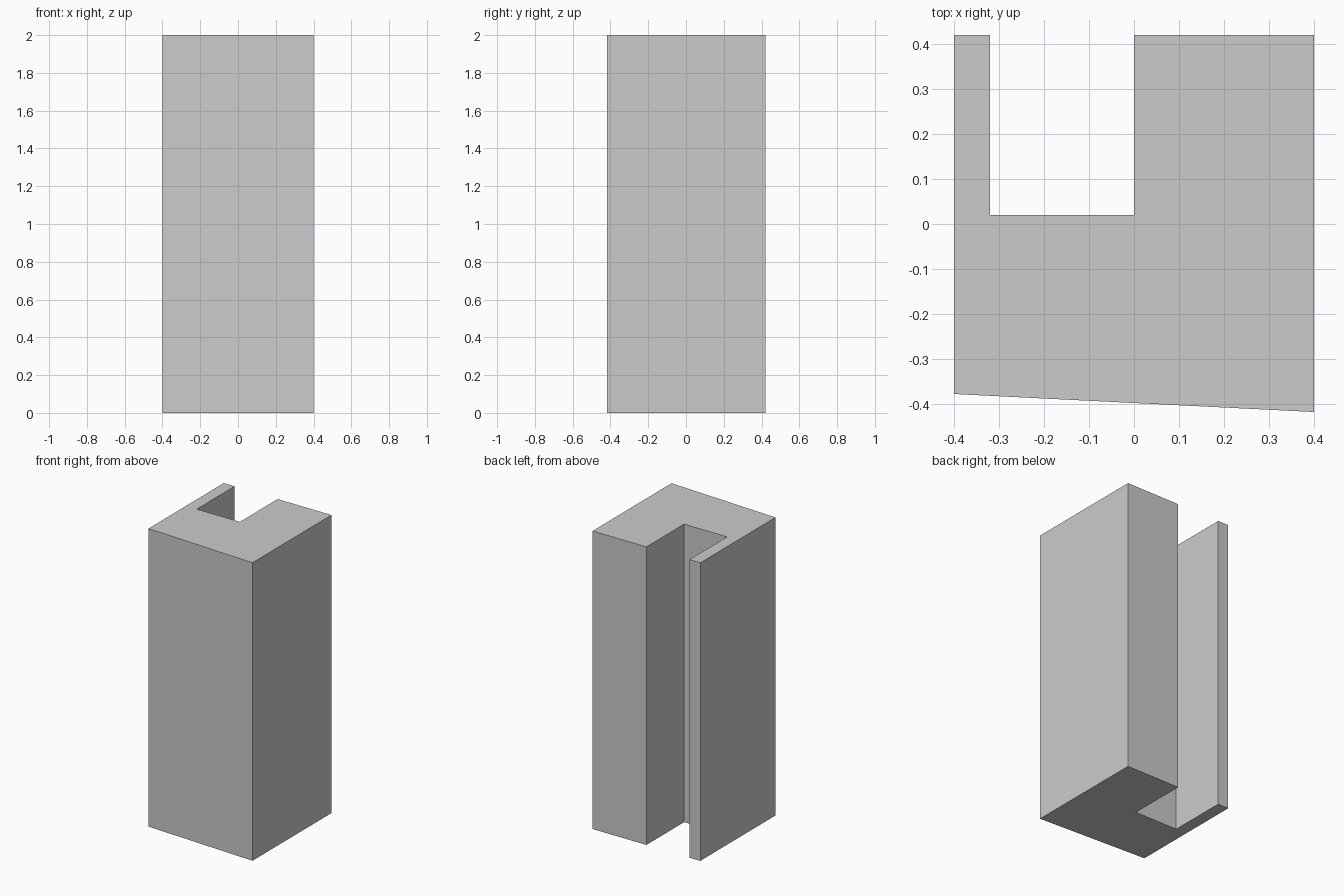
import bpy
import bmesh

HEIGHT = 2.0

cube = bpy.data.objects.get("Cube")
if cube:
    bpy.data.objects.remove(cube, do_unlink=True)

# Plain grey material
grey = bpy.data.materials.new("light_grey")
grey.use_nodes = True
colour = (0.6, 0.6, 0.6, 1.0)
grey.diffuse_color = colour
grey.node_tree.nodes["Principled BSDF"].inputs["Base Color"].default_value = colour

# Footprint: slightly slanted front, rear notch between a thin wall and a thick block
footprint = [
    (-0.4, -0.378), (0.4, -0.418), (0.4, 0.42), (0.0, 0.42),
    (0.0, 0.02), (-0.32, 0.02), (-0.32, 0.42), (-0.4, 0.42),
]

# Notched column: the footprint extruded to full height
bm = bmesh.new()
base = bm.faces.new([bm.verts.new((x, y, 0)) for x, y in footprint])
extruded = bmesh.ops.extrude_face_region(bm, geom=[base], use_keep_orig=True)
top_verts = [g for g in extruded["geom"] if isinstance(g, bmesh.types.BMVert)]
bmesh.ops.translate(bm, verts=top_verts, vec=(0, 0, HEIGHT))
bmesh.ops.recalc_face_normals(bm, faces=bm.faces[:])

mesh = bpy.data.meshes.new("notched_column")
bm.to_mesh(mesh)
bm.free()
mesh.materials.append(grey)
column = bpy.data.objects.new("notched_column", mesh)
bpy.context.collection.objects.link(column)
